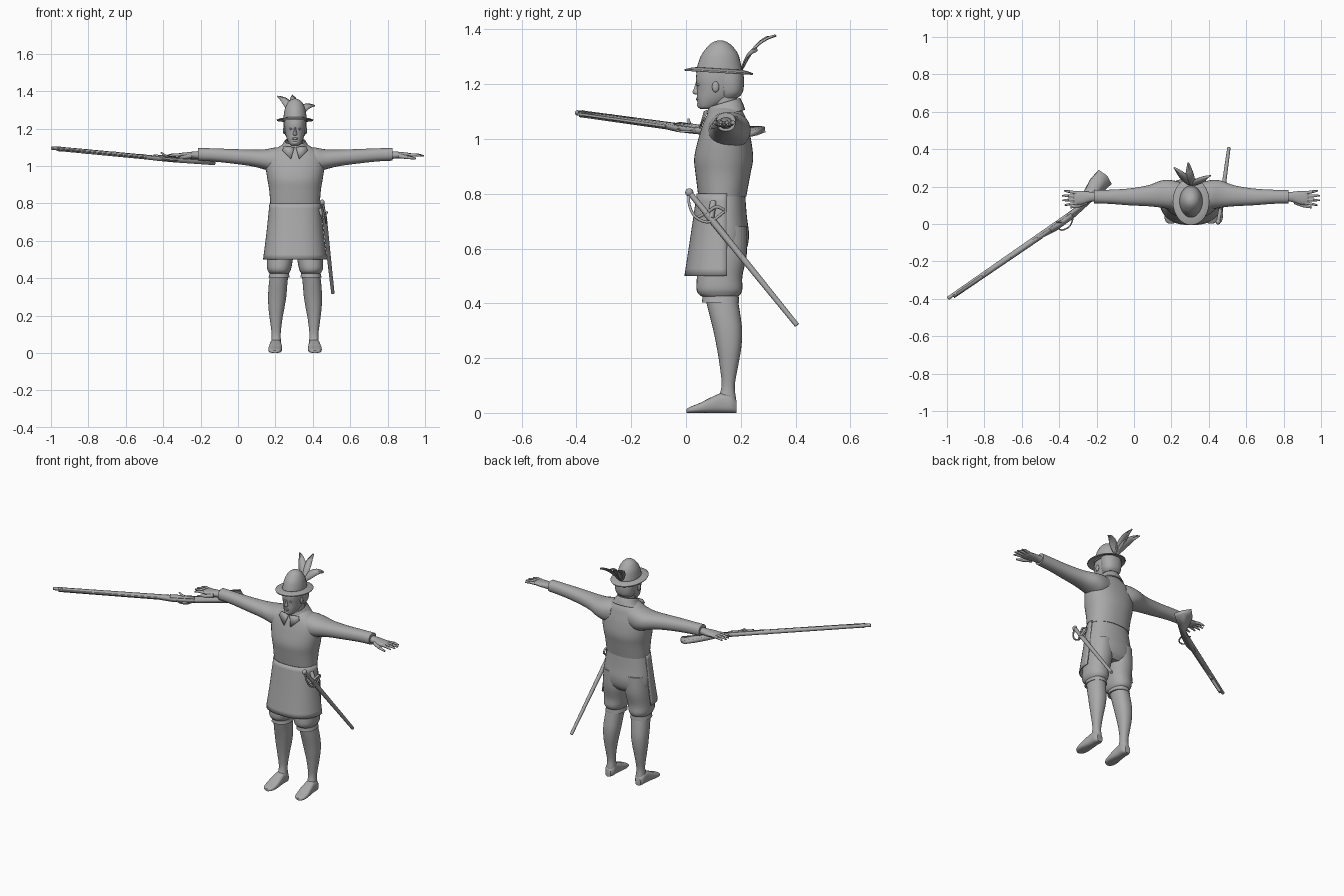
import bpy, bmesh, math
from mathutils import Vector, Matrix

cube = bpy.data.objects.get("Cube")
if cube:
    bpy.data.objects.remove(cube)

grey = bpy.data.materials.new("plain grey")
grey.use_nodes = True
GREY = (0.4, 0.4, 0.4, 1)
grey.diffuse_color = GREY
grey.node_tree.nodes["Principled BSDF"].inputs["Base Color"].default_value = GREY
CX = 0.305  # centre line of the figure


def finish(name, bm, angle=40, thick=0):
    bmesh.ops.recalc_face_normals(bm, faces=bm.faces)
    mesh = bpy.data.meshes.new(name)
    bm.to_mesh(mesh)
    bm.free()
    ob = bpy.data.objects.new(name, mesh)
    bpy.context.collection.objects.link(ob)
    mesh.materials.append(grey)
    bpy.ops.object.select_all(action="DESELECT")
    ob.select_set(True)
    bpy.context.view_layer.objects.active = ob
    bpy.ops.object.shade_smooth_by_angle(angle=math.radians(angle))
    if thick:
        mod = ob.modifiers.new("thickness", "SOLIDIFY")
        mod.thickness = thick
        mod.offset = 0
    return ob


def spline(keys, steps):
    """Smooth in-between values through key tuples."""
    out = []
    for i in range(len(keys) - 1):
        quad = [keys[max(i - 1, 0)], keys[i], keys[i + 1], keys[min(i + 2, len(keys) - 1)]]
        for k in range(steps):
            t = k / steps
            out.append([b + .5 * t * (c - a + t * (2*a - 5*b + 4*c - d + t * (3*(b - c) + d - a)))
                        for a, b, c, d in zip(*quad)])
    return out + [list(keys[-1])]


def loft(name, axis, rings, side=1, n=28, steps=4, power=0.9, arc=None, cap=True, tilt=0, thick=0):
    """Skin rings of (position, u low, u high, v low, v high) along an axis."""
    place = {"z": lambda t, u, v: (CX + side * u, v, t),
             "x": lambda t, u, v: (CX + side * t, v, u),
             "y": lambda t, u, v: (CX + side * u, t, v)}[axis]
    start, end = arc or (0, 2 * math.pi)
    bm = bmesh.new()
    loops = []
    for t, u0, u1, v0, v1 in spline(rings, steps):
        loop = []
        for i in range(n):
            a = start + (end - start) * i / (n - 1 if arc else n)
            c, s = (math.copysign(abs(f) ** power, f) for f in (math.cos(a), math.sin(a)))
            u, dv = (u0 + u1) / 2 + c * (u1 - u0) / 2, s * (v1 - v0) / 2
            loop.append(bm.verts.new(place(t + tilt * dv, u, (v0 + v1) / 2 + dv)))
        loops.append(loop)
    for a, b in zip(loops, loops[1:]):
        for i in range(n - 1 if arc else n):
            j = (i + 1) % n
            bm.faces.new((a[i], a[j], b[j], b[i]))
    if cap and not arc:
        bm.faces.new(loops[0])
        bm.faces.new(loops[-1])
    return finish(name, bm, thick=thick)


def rod(name, a, b, r1, r2, n=10):
    a, b = Vector(a), Vector(b)
    bm = bmesh.new()
    turn = (b - a).to_track_quat("Z", "Y").to_matrix().to_4x4()
    bmesh.ops.create_cone(bm, cap_ends=True, segments=n, radius1=r1, radius2=r2,
                          depth=(b - a).length, matrix=Matrix.Translation((a + b) / 2) @ turn)
    return finish(name, bm)


def ball(name, at, size):
    bm = bmesh.new()
    bmesh.ops.create_uvsphere(bm, u_segments=16, v_segments=10, radius=1,
                              matrix=Matrix.Translation(at) @ Matrix.Diagonal((*size, 1)))
    return finish(name, bm)


def plate(name, points, thick):
    bm = bmesh.new()
    bm.faces.new([bm.verts.new(p) for p in points])
    return finish(name, bm, 30, thick)


def wire(name, points, radius):
    curve = bpy.data.curves.new(name, "CURVE")
    curve.dimensions = "3D"
    curve.bevel_depth = radius
    path = curve.splines.new("POLY")
    dense = spline(points, 6)
    path.points.add(len(dense) - 1)
    for p, co in zip(path.points, dense):
        p.co = (*co, 1)
    curve.materials.append(grey)
    bpy.context.collection.objects.link(bpy.data.objects.new(name, curve))


def sym(rows):
    """Rings centred on the body: (z, half width, y front, y back)."""
    return [(z, -w, w, f, b) for z, w, f, b in rows]


# Torso, hips and the open-backed coat skirt
loft("coat_body", "z", sym([(.79, .132, .045, .22), (.87, .138, .035, .235), (.93, .148, .03, .245),
     (1.0, .157, .045, .237), (1.05, .15, .06, .225), (1.085, .115, .075, .215), (1.12, .055, .1, .195)]), n=40)
loft("breeches_seat", "z", sym([(.81, .125, .055, .215), (.72, .142, .045, .222), (.65, .15, .04, .23),
     (.6, .145, .045, .222), (.57, .11, .07, .2)]), n=36)
loft("coat_skirt", "z", sym([(.8, .134, .042, .258), (.65, .149, .02, .28), (.5, .168, -.003, .303)]),
     arc=(math.pi, 2 * math.pi), n=32, power=.8, thick=.006)

# Neck, collar and head
loft("neck", "z", sym([(1.08, .045, .1, .19), (1.17, .042, .1, .185)]))
loft("collar", "z", sym([(1.085, .085, .075, .213), (1.11, .066, .08, .205), (1.132, .053, .085, .195)]),
     cap=False, tilt=.3, thick=.006)
loft("head", "z", sym([(1.11, .02, .052, .1), (1.118, .03, .045, .115), (1.145, .044, .04, .165),
     (1.18, .053, .04, .195), (1.22, .057, .036, .203), (1.26, .055, .042, .2)]))
loft("hair", "z", sym([(1.15, .042, .12, .19), (1.17, .055, .115, .207), (1.21, .061, .11, .212),
     (1.25, .06, .11, .208)]))
loft("nose", "z", sym([(1.162, .008, .034, .06), (1.17, .011, .024, .06), (1.19, .007, .031, .06),
     (1.212, .006, .037, .06)]), n=12)
ball("lips", (CX, .044, 1.146), (.017, .008, .006))
ball("chin", (CX, .052, 1.124), (.018, .012, .012))

# Hat: domed crown, brim and three feathers
loft("hat_crown", "z", sym([(1.243, .063, .036, .206), (1.275, .06, .044, .2), (1.31, .053, .058, .19),
     (1.34, .038, .082, .168), (1.355, .02, .102, .147), (1.36, .004, .121, .128)]), power=1)
loft("hat_brim", "z", sym([(1.254, .06, .036, .204), (1.25, .08, .015, .225), (1.244, .097, -.005, .244)]),
     cap=False, tilt=-.06, power=1, n=36, thick=.006)
for name, bend, tip in (("feather_right", (.27, .25, 1.36), (.212, .3, 1.375)),
                        ("feather_middle", (.3, .24, 1.36), (.29, .325, 1.38)),
                        ("feather_left", (.35, .23, 1.34), (.41, .255, 1.325))):
    base, bend, tip = Vector((CX, .2, 1.255)), Vector(bend), Vector(tip)
    bm = bmesh.new()
    rows = []
    for i in range(11):
        t = i / 10
        mid = base * (1 - t) ** 2 + bend * 2 * t * (1 - t) + tip * t * t
        along = (bend - base) * (1 - t) + (tip - bend) * t
        across = along.cross(Vector((0, -.8, .6))).normalized()
        w = .003 + .021 * math.sin(math.pi * t ** .8)
        rows.append([bm.verts.new(mid + across * k * w + Vector((0, .005, -.005)) * abs(k)) for k in (-1, 0, 1)])
    for a, b in zip(rows, rows[1:]):
        for k in (0, 1):
            bm.faces.new((a[k], a[k + 1], b[k + 1], b[k]))
    finish(name, bm, 40, .003)

for side, word in ((1, "left"), (-1, "right")):
    def at(dx, y, z):
        return (CX + side * dx, y, z)

    ball(word + "_ear", at(.058, .108, 1.19), (.007, .013, .02))
    ball(word + "_eye", at(.022, .046, 1.198), (.009, .006, .005))
    plate(word + "_collar_flap", [at(.004, .068, 1.1), at(.06, .078, 1.105), at(.068, .068, 1.082),
          at(.022, .05, 1.037)], .006)

    # Sleeve and hand
    loft(word + "_sleeve", "x", [(.06, .97, 1.1, .085, .225), (.11, .965, 1.098, .08, .235),
         (.16, .98, 1.089, .088, .232), (.23, .998, 1.087, .095, .207), (.33, 1.012, 1.09, .1, .19),
         (.44, 1.024, 1.094, .108, .183), (.52, 1.028, 1.096, .11, .181)], side)
    loft(word + "_palm", "x", [(.5, 1.035, 1.08, .122, .17), (.54, 1.04, 1.077, .118, .172),
         (.58, 1.042, 1.073, .105, .176), (.615, 1.045, 1.069, .103, .175), (.628, 1.05, 1.064, .108, .17)],
         side, n=16)
    for k, length in enumerate((.055, .068, .07, .058)):
        y, spread = .113 + .0175 * k, (k - 1.5) * .005
        knuckle = at(.618 + length * .55, y + spread, 1.059)
        rod(f"{word}_finger_{k}", at(.61, y, 1.058), knuckle, .009, .008)
        rod(f"{word}_fingertip_{k}", knuckle, at(.62 + length, y + spread * 1.6, 1.053), .008, .004)
    rod(word + "_thumb", at(.555, .118, 1.054), at(.605, .096, 1.045), .013, .009)
    rod(word + "_thumb_tip", at(.603, .097, 1.045), at(.645, .088, 1.04), .009, .005)

    # Breeches leg, knee band, stocking and shoe
    loft(word + "_breeches_leg", "z", [(.68, .0, .14, .06, .222), (.58, .002, .148, .045, .222),
         (.5, .012, .15, .04, .206), (.455, .02, .15, .038, .206), (.435, .027, .143, .045, .2),
         (.425, .034, .136, .058, .19)], side)
    loft(word + "_knee_band", "z", [(.432, .034, .136, .06, .19), (.42, .032, .138, .06, .193),
         (.403, .028, .142, .058, .194)], side)
    loft(word + "_stocking", "z", [(.42, .036, .134, .07, .188), (.36, .042, .141, .085, .198),
         (.3, .047, .144, .1, .205), (.24, .057, .142, .112, .202), (.18, .068, .135, .122, .192),
         (.1, .077, .125, .13, .178), (.05, .074, .128, .115, .183), (.02, .074, .128, .11, .183)], side)
    loft(word + "_shoe", "y", [(.002, .095, .12, 0, .014), (.015, .078, .137, 0, .022),
         (.05, .07, .143, 0, .036), (.09, .07, .139, 0, .056), (.13, .073, .134, 0, .072),
         (.165, .073, .132, 0, .066), (.185, .085, .121, 0, .045)], side, power=.7, n=24)

# Sword in its scabbard, with grip and curved guard
pommel, guard, tip = (.45, .012, .805), (.462, .075, .728), (.507, .405, .32)
ball("sword_pommel", pommel, (.013, .015, .015))
rod("sword_grip", pommel, guard, .01, .011)
rod("scabbard", guard, tip, .013, .009, 12)
wire("knuckle_guard", [pommel, (.462, .012, .76), (.47, .035, .715), (.472, .085, .697), (.468, .14, .735)], .005)
wire("cross_guard", [(.45, .045, .715), (.462, .075, .73), (.475, .11, .752), (.468, .14, .74)], .006)
rod("sword_hanger", (.435, .1, .77), (.468, .09, .71), .012, .012)

# Long gun, laid out along its barrel: x from muzzle to butt, y across, z thick
ahead = Vector((.82, .567, -.077)).normalized()
across = Vector((-.567, .82, .2))
across = (across - ahead * across.dot(ahead)).normalized()
muzzle = Vector((-.993, -.4, 1.095))


def gun(s, w, t=0):
    return muzzle + ahead * s + across * w + ahead.cross(across) * t


plate("gun_stock", [gun(*p) for p in ((.03, -.011), (.6, -.016), (.68, -.028), (.8, -.025), (.88, -.014),
      (.97, -.002), (1.07, .01), (1.075, .06), (1.056, .11), (.99, .094), (.93, .062), (.86, .016),
      (.68, .008), (.03, .004))], .022)
rod("gun_barrel", gun(0, .003), gun(.78, .003), .0095, .012, 12)
rod("ramrod", gun(.03, -.011), gun(.6, -.016), .005, .005)
plate("lock_plate", [gun(s, w, .013) for s, w in ((.66, -.02), (.8, -.018), (.8, .006), (.66, .006))], .008)
rod("lock_hammer", gun(.74, -.005, .014), gun(.71, .012, .03), .007, .004)
wire("trigger_guard", [gun(.7, -.025), gun(.715, -.046), gun(.76, -.05), gun(.8, -.022)], .004)
for k in range(4):
    rod(f"barrel_band_{k}", gun(.04 + .18 * k, -.002), gun(.052 + .18 * k, -.002), .0135, .0135, 12)
